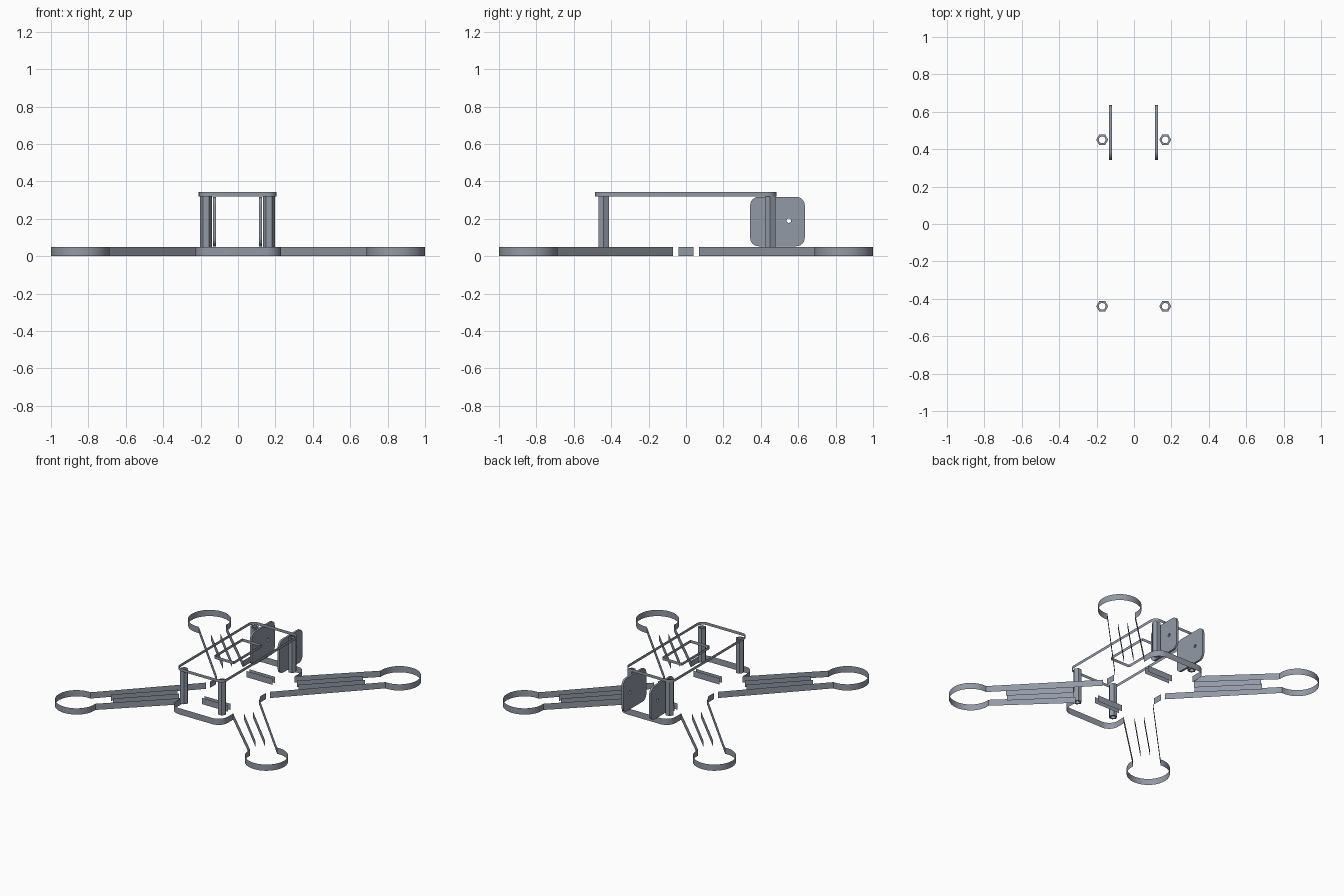
import bpy, bmesh, math
from mathutils import Matrix, Vector

if "Cube" in bpy.data.objects:
    bpy.data.objects.remove(bpy.data.objects["Cube"])

grey = bpy.data.materials.new("slate_grey")
grey.diffuse_color = (0.29, 0.32, 0.38, 1)
grey.use_nodes = True
grey.node_tree.nodes["Principled BSDF"].inputs["Base Color"].default_value = grey.diffuse_color
QUADS = [(1, 1), (-1, 1), (-1, -1), (1, -1)]


def finish(ob):
    ob.data.materials.clear()
    ob.data.materials.append(grey)
    bpy.ops.object.select_all(action='DESELECT')
    ob.select_set(True)
    bpy.context.view_layer.objects.active = ob
    bpy.ops.object.shade_smooth_by_angle(angle=math.radians(30))


def arc(cx, cy, r, a0, a1, n):
    """Points on an arc, angles in degrees."""
    return [(cx + r * math.cos(math.radians(a0 + (a1 - a0) * i / n)),
             cy + r * math.sin(math.radians(a0 + (a1 - a0) * i / n))) for i in range(n + 1)]


def rounded(x0, x1, y0, y1, r, n=6):
    return (arc(x1 - r, y1 - r, r, 0, 90, n) + arc(x0 + r, y1 - r, r, 90, 180, n)
            + arc(x0 + r, y0 + r, r, 180, 270, n) + arc(x1 - r, y0 + r, r, 270, 360, n))


def walls(name, paths, z0, z1):
    """Open, uncapped upright walls along each path."""
    bm = bmesh.new()
    for path in paths:
        low = [bm.verts.new((x, y, z0)) for x, y in path]
        high = [bm.verts.new((x, y, z1)) for x, y in path]
        for i in range(len(path) - 1):
            bm.faces.new((low[i], low[i + 1], high[i + 1], high[i]))
    bmesh.ops.remove_doubles(bm, verts=bm.verts, dist=1e-4)
    bmesh.ops.recalc_face_normals(bm, faces=bm.faces)
    me = bpy.data.meshes.new(name)
    bm.to_mesh(me)
    bm.free()
    ob = bpy.data.objects.new(name, me)
    bpy.context.collection.objects.link(ob)
    finish(ob)


def solid(name, loops, depth, matrix):
    """Filled flat profile with holes, extruded to a depth."""
    cu = bpy.data.curves.new(name, 'CURVE')
    cu.dimensions = '2D'
    cu.fill_mode = 'BOTH'
    cu.extrude = depth / 2
    for loop in loops:
        sp = cu.splines.new('POLY')
        sp.points.add(len(loop) - 1)
        for p, (x, y) in zip(sp.points, loop):
            p.co = (x, y, 0, 1)
        sp.use_cyclic_u = True
    ob = bpy.data.objects.new(name, cu)
    ob.matrix_world = matrix
    bpy.context.collection.objects.link(ob)
    bpy.ops.object.select_all(action='DESELECT')
    ob.select_set(True)
    bpy.context.view_layer.objects.active = ob
    bpy.ops.object.convert(target='MESH')
    finish(bpy.context.view_layer.objects.active)


def mirrored(path):
    return [[(x * sx, y * sy) for x, y in path] for sx, sy in QUADS]


def diag(t, n):
    """Point at distance t along the arm and n across it."""
    return ((t + n) / math.sqrt(2), (t - n) / math.sqrt(2))


# Base frame outline: rounded body end, arm and round motor mount
T, R, NECK = 1.192, 0.157, 0.10
open_angle = math.degrees(math.asin(NECK / R))
body_end = [(0, 0.54)] + arc(0.15, 0.46, 0.08, 90, 0, 8) + [(0.23, 0.39)]
ring = [diag(x, y) for x, y in arc(T, 0, R, 180 + open_angle, 540 - open_angle, 40)]
arm = [(0.23, 0.39)] + ring + [(0.237, 0.07)]
walls("base_body_ends", mirrored(body_end), 0, 0.05)
walls("base_arms", mirrored(arm), 0, 0.05)
walls("base_waist", [[(s * 0.222, -0.04), (s * 0.222, 0.04)] for s in (-1, 1)], 0, 0.05)

# Long slots in the arms and strap slots in the body
arm_slots = []
for n in (-0.035, 0.035):
    arm_slots += mirrored([diag(0.44, n), diag(0.93, n)])
walls("arm_slots", arm_slots, 0, 0.05)
walls("strap_slots", [[(-0.11, y), (0.12, y)] for y in (-0.30, -0.265, 0.265, 0.30)], 0, 0.05)

# Top plate edge and its central opening
edge = rounded(-0.21, 0.207, -0.487, 0.483, 0.05)
walls("top_plate_edge", [edge + edge[:1]], 0.32, 0.343)
gap = rounded(-0.095, 0.08, -0.17, 0.19, 0.01, 2)
walls("top_plate_opening", [gap + gap[:1]], 0.32, 0.343)

# Hollow hexagonal standoffs
for x in (-0.17, 0.167):
    for y in (-0.44, 0.45):
        solid("standoff", [arc(0, 0, 0.032, 0, 300, 5), arc(0, 0, 0.018, 0, 345, 23)],
              0.27, Matrix.Translation((x, y, 0.185)))

# Upright camera side panels with a pivot hole
upright = Matrix(((0, 0, 1, 0), (1, 0, 0, 0), (0, 1, 0, 0), (0, 0, 0, 1)))
for x in (-0.126, 0.12):
    solid("side_panel", [rounded(0.343, 0.635, 0.053, 0.317, 0.045),
                         arc(0.55, 0.19, 0.012, 0, 345, 23)],
          0.016, Matrix.Translation(Vector((x, 0, 0))) @ upright)
